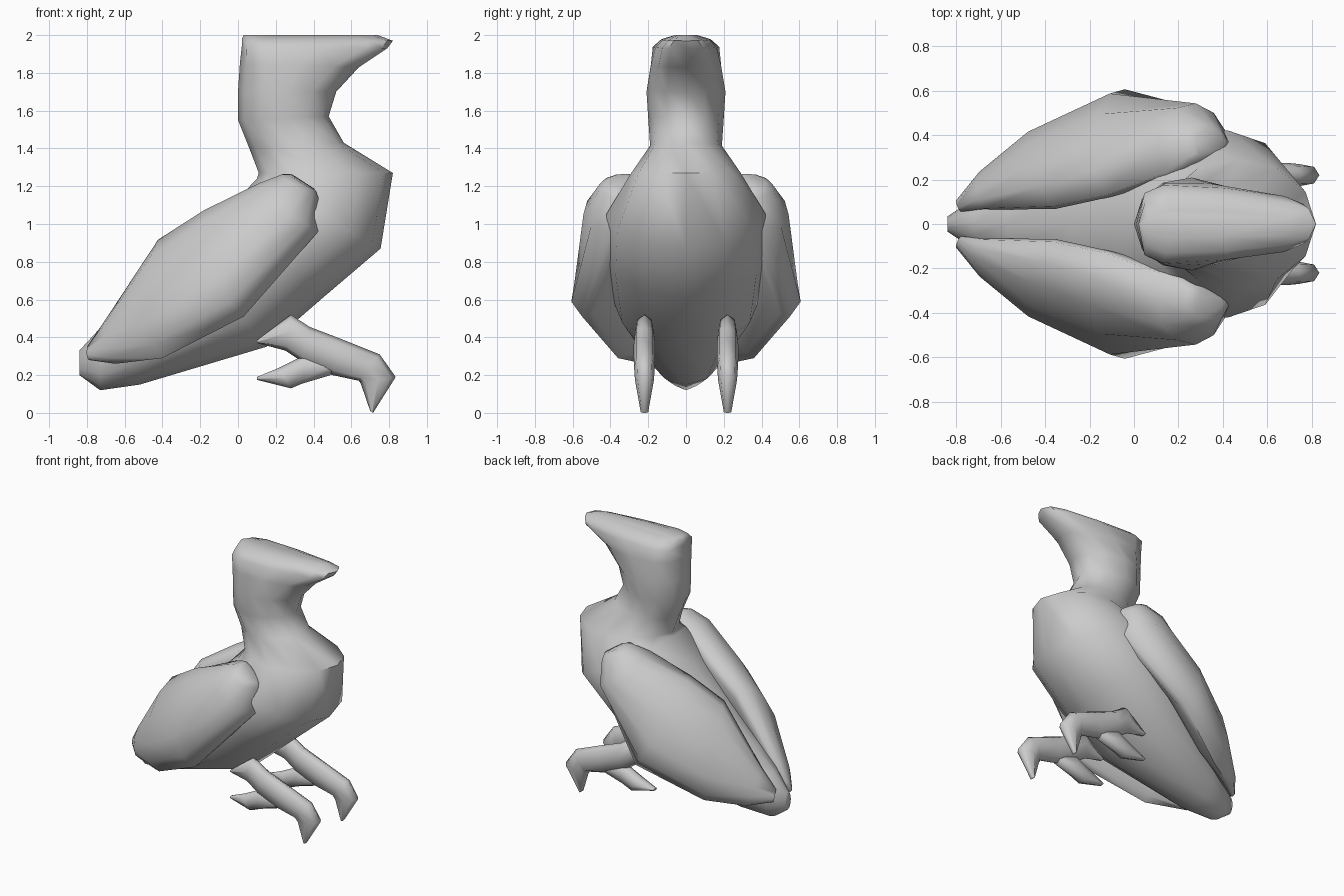
import bpy, bmesh, math
from mathutils import Vector


def loft(name, rings, sides):
    """Skin a list of point rings and close both ends."""
    bm = bmesh.new()
    loops = [[bm.verts.new(p) for p in ring] for ring in rings]
    for a, b in zip(loops, loops[1:]):
        for i in range(sides):
            j = (i + 1) % sides
            bm.faces.new((a[i], a[j], b[j], b[i]))
    bm.faces.new(loops[0])
    bm.faces.new(loops[-1])
    bmesh.ops.recalc_face_normals(bm, faces=bm.faces[:])
    mesh = bpy.data.meshes.new(name)
    bm.to_mesh(mesh)
    bm.free()
    obj = bpy.data.objects.new(name, mesh)
    bpy.context.collection.objects.link(obj)
    bpy.ops.object.select_all(action='DESELECT')
    obj.select_set(True)
    bpy.context.view_layer.objects.active = obj
    bpy.ops.object.shade_smooth_by_angle(angle=math.radians(65))
    return obj


def bend(s, power):
    """Signed power, to square off an ellipse."""
    return 0.0 if abs(s) < 1e-6 else math.copysign(abs(s) ** power, s)


def side_ring(x0, z0, x1, z1, w, taper=0.0, power=1.0, y=0.0, sides=12):
    """Egg-shaped ring between two points of the side profile."""
    pts = []
    for i in range(sides):
        a = 2 * math.pi * i / sides
        c = (1 - bend(math.cos(a), power)) / 2
        pts.append((x0 + (x1 - x0) * c,
                    y + w * bend(math.sin(a), power) * (1 - taper * c),
                    z0 + (z1 - z0) * c))
    return pts


# Body, neck and beaked head: back point, front point, half width, taper, squareness
body = [
    (-0.84, 0.33, -0.84, 0.20, 0.035, 0),
    (-0.72, 0.46, -0.73, 0.12, 0.11, 0),
    (-0.57, 0.60, -0.52, 0.15, 0.22, 0),
    (-0.28, 0.86, 0.15, 0.35, 0.39, 0),
    (-0.05, 1.08, 0.45, 0.61, 0.43, 0),
    (0.10, 1.24, 0.755, 0.87, 0.42, 0),
    (0.11, 1.27, 0.82, 1.27, 0.29, 0),
    (0.06, 1.40, 0.56, 1.43, 0.19, 0),
    (0.00, 1.55, 0.48, 1.57, 0.20, 0),
    (0.00, 1.70, 0.52, 1.70, 0.22, 0.1),
    (0.01, 1.85, 0.64, 1.83, 0.225, 0.35, 0.8),
    (0.02, 1.94, 0.79, 1.93, 0.20, 0.38, 0.5),
    (0.02, 1.98, 0.82, 1.97, 0.15, 0.38, 0.55),
    (0.03, 2.00, 0.74, 2.00, 0.07, 0.3, 0.7),
]
loft("body_and_head", [side_ring(*r) for r in body], 12)

# Folded wing sections: upper edge, lower edge, outer bulge, inner bulge
wing = [
    ((-0.785, 0.06, 0.36), (-0.79, 0.10, 0.28), 0.025, 0.02),
    ((-0.68, 0.07, 0.49), (-0.65, 0.22, 0.26), 0.08, 0.04),
    ((-0.37, 0.08, 0.92), (-0.40, 0.36, 0.29), 0.18, 0.07),
    ((-0.13, 0.13, 1.06), (0.03, 0.55, 0.51), 0.21, 0.08),
    ((0.14, 0.23, 1.21), (0.425, 0.40, 0.96), 0.23, 0.08),
    ((0.24, 0.30, 1.265), (0.425, 0.37, 1.14), 0.13, 0.05),
    ((0.28, 0.32, 1.265), (0.41, 0.37, 1.18), 0.08, 0.02),
]
axis = Vector((1.05, 0.3, 0.9))


def wing_ring(top, low, outer, inner, side):
    top, low = Vector(top), Vector(low)
    mid, half = (top + low) / 2, (top - low) / 2
    n = half.cross(axis).normalized()
    if n.y < 0:
        n = -n
    pts = []
    for i in range(12):
        a = 2 * math.pi * i / 12
        s = bend(math.sin(a), 0.9)
        p = mid + half * bend(math.cos(a), 0.9) + n * s * (outer if s > 0 else inner)
        pts.append((p.x, p.y * side, p.z))
    return pts


# Leg ending in a downward claw, and the rear toe below it
leg = [
    (0.10, 0.385, 0.10, 0.37, 0.02),
    (0.28, 0.52, 0.25, 0.33, 0.05),
    (0.38, 0.455, 0.34, 0.27, 0.057),
    (0.55, 0.39, 0.50, 0.20, 0.057),
    (0.75, 0.31, 0.64, 0.17, 0.055),
    (0.835, 0.19, 0.65, 0.155, 0.05),
    (0.715, 0.00, 0.70, 0.01, 0.02),
]
toe = [
    (0.10, 0.19, 0.10, 0.175, 0.02),
    (0.22, 0.24, 0.28, 0.13, 0.05),
    (0.36, 0.31, 0.34, 0.155, 0.05),
    (0.52, 0.31, 0.49, 0.20, 0.04),
]

for side, label in ((1, "left"), (-1, "right")):
    loft(label + "_wing", [wing_ring(*s, side) for s in wing], 12)
    for part, rows in (("leg", leg), ("rear_toe", toe)):
        loft(f"{label}_{part}",
             [side_ring(*r, power=0.85, y=0.22 * side, sides=8) for r in rows], 8)
